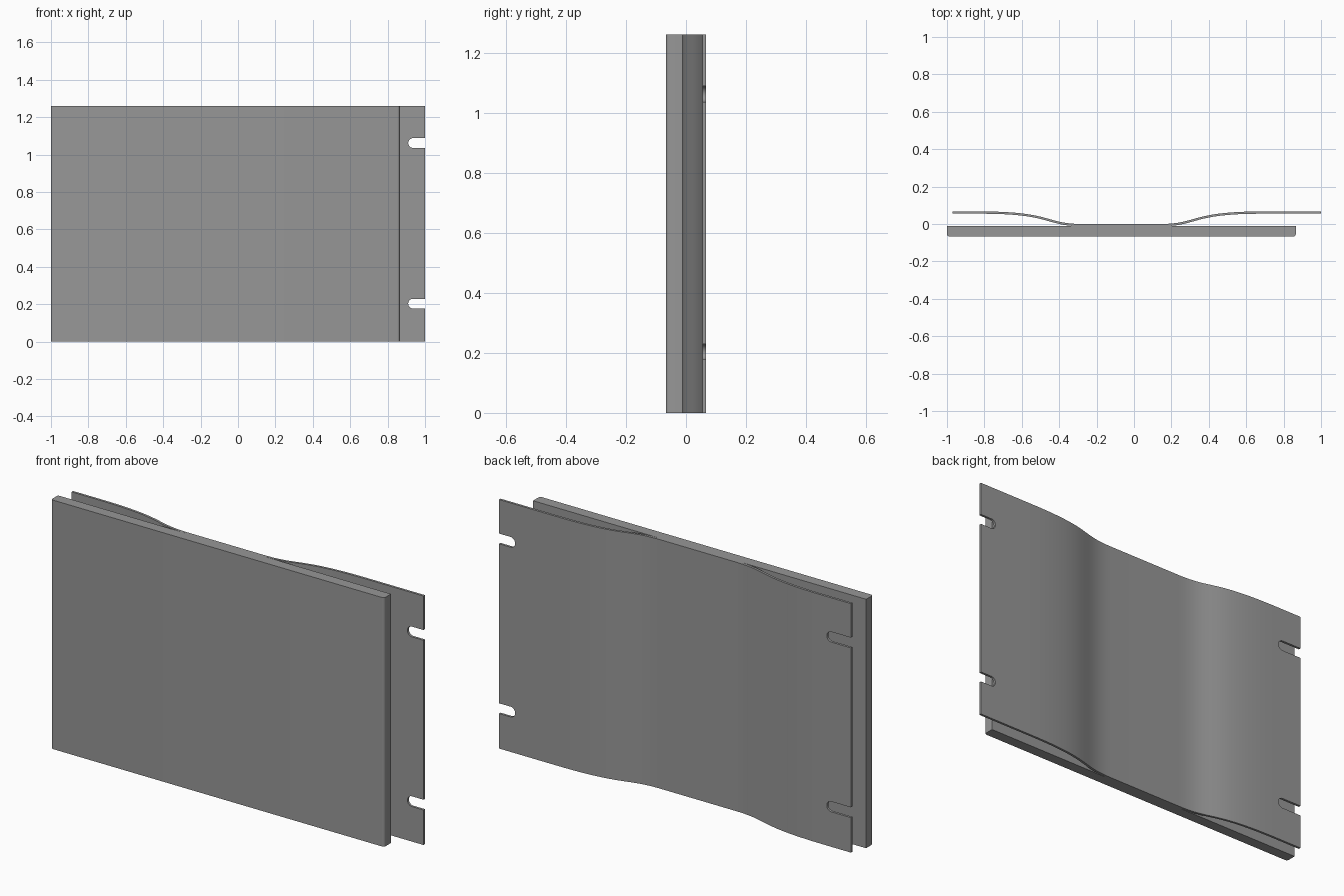
import bpy, bmesh, math

if "Cube" in bpy.data.objects:
    bpy.data.objects.remove(bpy.data.objects["Cube"])

HEIGHT = 1.26
MID_X = -0.0675       # both bends mirror about the panel centre
THICK = 0.012

grey = bpy.data.materials.new("mid_grey")
grey.diffuse_color = (0.31, 0.31, 0.31, 1)
grey.use_nodes = True
grey.node_tree.nodes["Principled BSDF"].inputs["Base Color"].default_value = grey.diffuse_color


def extrude_outline(name, outline, z0, z1):
    """Extrude a closed xy outline from z0 to z1."""
    bm = bmesh.new()
    base = bm.faces.new([bm.verts.new((x, y, z0)) for x, y in outline])
    top = bmesh.ops.extrude_face_region(bm, geom=[base])["geom"]
    verts = [g for g in top if isinstance(g, bmesh.types.BMVert)]
    bmesh.ops.translate(bm, verts=verts, vec=(0, 0, z1 - z0))
    bmesh.ops.recalc_face_normals(bm, faces=bm.faces)
    mesh = bpy.data.meshes.new(name)
    bm.to_mesh(mesh)
    bm.free()
    mesh.materials.append(grey)
    obj = bpy.data.objects.new(name, mesh)
    bpy.context.collection.objects.link(obj)
    return obj


def smooth(obj):
    bpy.ops.object.select_all(action='DESELECT')
    obj.select_set(True)
    bpy.context.view_layer.objects.active = obj
    bpy.ops.object.shade_smooth_by_angle(angle=math.radians(30))


def arc(cx, cy, r, a0, a1, n=6):
    return [(cx + r * math.cos(math.radians(a0 + (a1 - a0) * i / n)),
             cy + r * math.sin(math.radians(a0 + (a1 - a0) * i / n)))
            for i in range(n + 1)]


# Front panel: thick slab with rounded front vertical edges
left, right, front, back, r = -1.0, 0.865, -0.067, -THICK, 0.013
panel = extrude_outline(
    "front_panel",
    [(left, back)] + arc(left + r, front + r, r, 180, 270)
    + arc(right - r, front + r, r, 270, 360) + [(right, back)],
    0, HEIGHT)
smooth(panel)

# Back sheet: thin plate touching the panel in the middle, stepped back at both ends
STEP = 0.067
x_ctrl = (0.14, 0.34, 0.30, 0.68)
bend = []
for i in range(25):
    t = i / 24
    w = ((1 - t) ** 3, 3 * t * (1 - t) ** 2, 3 * t * t * (1 - t), t ** 3)
    bend.append((sum(a * b for a, b in zip(w, x_ctrl)), STEP * (w[2] + w[3])))
mirrored = [(2 * MID_X - x, y) for x, y in reversed(bend)]
line = [(-0.97, STEP)] + mirrored + bend + [(1.0, STEP)]

# offset the centre line along its normal to get constant thickness
lower = []
for i, (x, y) in enumerate(line):
    ax, ay = line[max(i - 1, 0)]
    bx, by = line[min(i + 1, len(line) - 1)]
    d = math.hypot(bx - ax, by - ay)
    lower.append((x + THICK * (by - ay) / d, y - THICK * (bx - ax) / d))
sheet = extrude_outline("back_sheet", line + lower[::-1], 0, HEIGHT)

# Open-ended mounting slots on both side edges
SLOT_R = 0.026
for inner, side in ((0.91, 1), (-0.835, -1)):
    for z in (0.203, 1.062):
        cx = inner + side * SLOT_R
        pts = [(cx + side * (x - 0), y) for x, y in arc(0, 0, SLOT_R, 90, 270, 16)]
        pts += [(cx + side * 0.3, -SLOT_R), (cx + side * 0.3, SLOT_R)]
        cutter = extrude_outline("slot_cutter", pts, -0.05, 0.05)
        cutter.rotation_euler = (math.pi / 2, 0, 0)
        cutter.location = (0, 0.06, z)
        cutter.hide_render = True
        bpy.context.view_layer.objects.active = sheet
        mod = sheet.modifiers.new("slot", 'BOOLEAN')
        mod.operation = 'DIFFERENCE'
        mod.solver = 'EXACT'
        mod.object = cutter
        bpy.ops.object.modifier_apply(modifier=mod.name)
        bpy.data.objects.remove(cutter)
smooth(sheet)
